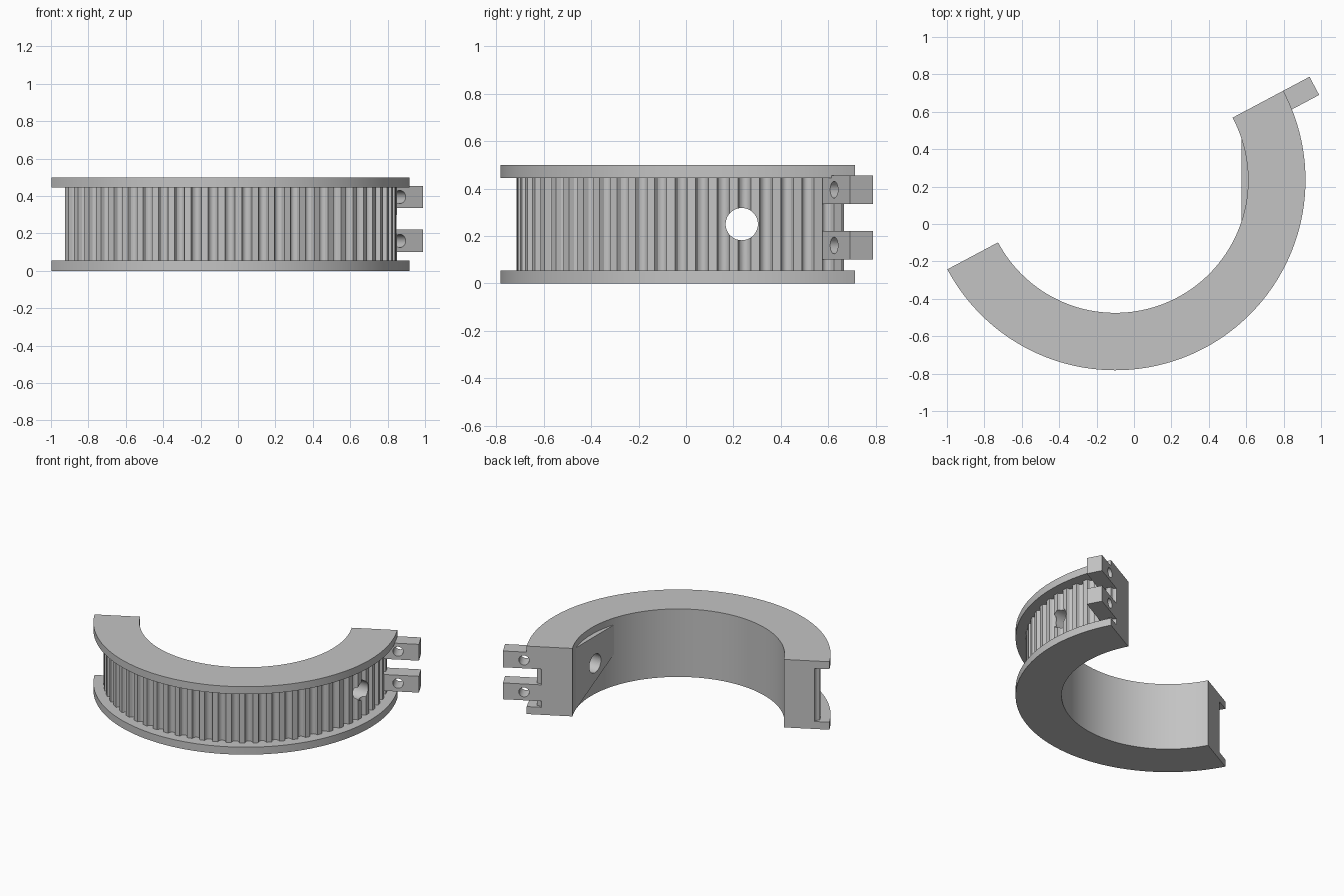
import bpy, bmesh, math
from mathutils import Vector, Matrix

if "Cube" in bpy.data.objects:
    bpy.data.objects.remove(bpy.data.objects["Cube"])

CX, CY = -0.1, 0.235            # ring axis
R_IN, R_OUT = 0.71, 1.017
R_TIP, R_ROOT = 0.95, 0.918
START = math.radians(208)
TEETH = 33                      # teeth on the half ring
HEIGHT, FLANGE = 0.5, 0.055

grey = bpy.data.materials.new("grey plastic")
grey.diffuse_color = (0.55, 0.55, 0.55, 1)
grey.use_nodes = True
grey.node_tree.nodes["Principled BSDF"].inputs["Base Color"].default_value = grey.diffuse_color


def polar(r, a):
    return (CX + r * math.cos(a), CY + r * math.sin(a))


def prism(name, outline, z0, z1):
    """Extrude an xy outline from z0 to z1."""
    bm = bmesh.new()
    face = bm.faces.new([bm.verts.new((x, y, z0)) for x, y in outline])
    ext = bmesh.ops.extrude_face_region(bm, geom=[face])
    top = [v for v in ext["geom"] if isinstance(v, bmesh.types.BMVert)]
    bmesh.ops.translate(bm, verts=top, vec=(0, 0, z1 - z0))
    bmesh.ops.recalc_face_normals(bm, faces=bm.faces)
    mesh = bpy.data.meshes.new(name)
    bm.to_mesh(mesh)
    bm.free()
    mesh.materials.append(grey)
    ob = bpy.data.objects.new(name, mesh)
    bpy.context.collection.objects.link(ob)
    return ob


def drill(target, centre, axis, radius, length):
    """Cut a round hole and remove the cutter."""
    rot = Vector(axis).to_track_quat("Z", "Y").to_matrix().to_4x4()
    bpy.ops.mesh.primitive_cylinder_add(vertices=48, radius=radius, depth=length)
    cutter = bpy.context.object
    cutter.matrix_world = Matrix.Translation(centre) @ rot
    cutter.hide_render = True
    mod = target.modifiers.new("hole", "BOOLEAN")
    mod.operation, mod.solver, mod.object = "DIFFERENCE", "EXACT", cutter
    bpy.context.view_layer.objects.active = target
    bpy.ops.object.modifier_apply(modifier=mod.name)
    bpy.data.objects.remove(cutter)


def smooth(ob):
    bpy.ops.object.select_all(action="DESELECT")
    ob.select_set(True)
    bpy.context.view_layer.objects.active = ob
    bpy.ops.object.shade_smooth_by_angle(angle=math.radians(25))


SEG = 96
inner = [polar(R_IN, START + math.pi * i / SEG) for i in range(SEG, -1, -1)]
outer = [polar(R_OUT, START + math.pi * i / SEG) for i in range(SEG + 1)]

# Flanges at the bottom and top
for name, z0 in (("bottom_flange", 0), ("top_flange", HEIGHT - FLANGE)):
    smooth(prism(name, outer + inner, z0, z0 + FLANGE))

# Toothed core, a rounded groove centred on each pitch line and on both ends
pitch = math.pi / TEETH
rim = []
for i in range(TEETH + 1):
    for k in range(-4, 5):
        t = k / 4
        if (i == 0 and k < 0) or (i == TEETH and k > 0):
            continue
        r = R_TIP - (R_TIP - R_ROOT) * math.sqrt(1 - t * t)
        rim.append(polar(r, START + pitch * (i + 0.3 * t)))
core = prism("toothed_core", rim + inner, FLANGE, HEIGHT - FLANGE)
drill(core, (0.75, CY, 0.25), (1, 0, 0), 0.068, 0.8)
smooth(core)

# Flat pad on the inner wall around the side hole, with a sloped lower edge
half = math.sqrt(R_IN ** 2 - 0.675 ** 2)
a = math.asin(half / R_IN)
arc = [polar(R_IN + 0.004, a * (1 - i / 8)) for i in range(17)]
pad = prism("inner_pad", [(0.575, CY - half), (0.575, CY + half)] + arc, 0.0, 0.45)
bm = bmesh.new()
bm.from_mesh(pad.data)
for v in bm.verts:
    if v.co.z < 0.1:
        v.co.z = max(0.0, 0.235 * (CY + half - v.co.y) / (2 * half))
bm.to_mesh(pad.data)
bm.free()
drill(pad, (0.6, CY, 0.25), (1, 0, 0), 0.068, 0.4)

# Two clamp lugs on the right end, each with a bolt hole
end = math.radians(28)
radial = Vector((math.cos(end), math.sin(end), 0))
across = Vector((math.sin(end), -math.cos(end), 0))
axis_pt = Vector((CX, CY, 0))
corners = [(0.89, 0), (1.176, 0), (1.176, 0.11), (0.89, 0.11)]
for name, z0 in (("lower_lug", 0.1), ("upper_lug", 0.335)):
    pts = [(axis_pt + radial * r + across * w).to_2d() for r, w in corners]
    lug = prism(name, pts, z0, z0 + 0.12)
    mid = axis_pt + radial * 1.035 + across * 0.055 + Vector((0, 0, z0 + 0.06))
    drill(lug, mid, across, 0.035, 0.3)
    smooth(lug)
